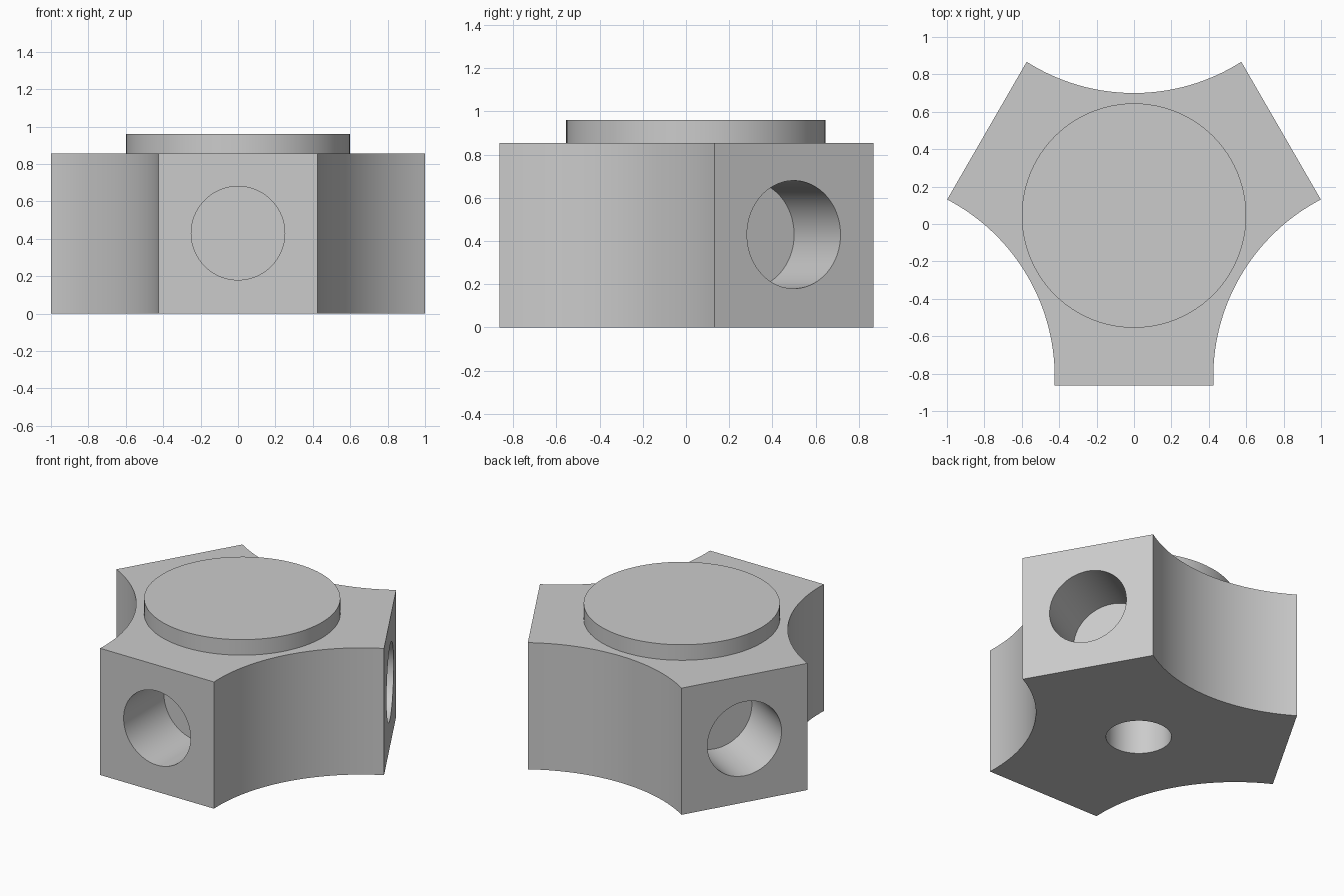
import bpy, bmesh
from math import sin, cos, asin, radians, pi
from mathutils import Vector, Matrix

cube = bpy.data.objects.get("Cube")
if cube:
    bpy.data.objects.remove(cube, do_unlink=True)

CENTRE = Vector((0, 0.045, 0))
HEIGHT = 0.855       # body height
REACH = 0.908        # centre to each flat arm end
HALF = 0.425         # half width of an arm end
SAG = 0.167          # depth of the hollow curve between arms
ARMS = [radians(a) for a in (-90, 30, 150)]

grey = bpy.data.materials.new("light grey")
grey.use_nodes = True
colour = (0.6, 0.6, 0.6, 1)
grey.diffuse_color = colour
grey.node_tree.nodes["Principled BSDF"].inputs["Base Color"].default_value = colour


def make_object(name, bm):
    bmesh.ops.recalc_face_normals(bm, faces=bm.faces)
    mesh = bpy.data.meshes.new(name)
    bm.to_mesh(mesh)
    bm.free()
    mesh.materials.append(grey)
    obj = bpy.data.objects.new(name, mesh)
    bpy.context.collection.objects.link(obj)
    return obj


def cylinder(name, radius, length, centre, axis):
    bm = bmesh.new()
    turn = Vector(axis).to_track_quat('Z', 'Y').to_matrix().to_4x4()
    bmesh.ops.create_cone(bm, cap_ends=True, segments=96, radius1=radius,
                          radius2=radius, depth=length,
                          matrix=Matrix.Translation(centre) @ turn)
    return make_object(name, bm)


def hollow_arc(start, end, steps=32):
    """Points of an arc from start to end that bows towards the centre."""
    mid = (start + end) / 2
    half = (end - start).length / 2
    radius = (half ** 2 + SAG ** 2) / (2 * SAG)
    out = (mid - CENTRE).normalized()
    along = (end - start).normalized()
    pivot = mid + out * (radius - SAG)
    sweep = asin(half / radius)
    for i in range(steps + 1):
        t = sweep * (2 * i / steps - 1)
        yield pivot + radius * (along * sin(t) - out * cos(t))


# Three-armed body outline, extruded upwards
def arm_corner(angle, side):
    out = Vector((cos(angle), sin(angle), 0))
    across = Vector((-sin(angle), cos(angle), 0))
    return CENTRE + out * REACH + across * HALF * side


bm = bmesh.new()
outline = []
for i, angle in enumerate(ARMS):
    outline += hollow_arc(arm_corner(angle, 1), arm_corner(ARMS[(i + 1) % 3], -1))
base = bm.faces.new([bm.verts.new(p) for p in outline])
grown = bmesh.ops.extrude_face_region(bm, geom=[base])
bmesh.ops.translate(bm, vec=(0, 0, HEIGHT),
                    verts=[v for v in grown["geom"] if isinstance(v, bmesh.types.BMVert)])
body = make_object("hub_body", bm)

# Blind sockets in the arm ends and in the underside
sockets = []
for angle in ARMS:
    out = Vector((cos(angle), sin(angle), 0))
    sockets.append(cylinder("arm_socket_cutter", 0.25, 0.86,
                            CENTRE + out * REACH + Vector((0, 0, 0.43)), out))
sockets.append(cylinder("base_socket_cutter", 0.2, 0.86, CENTRE, (0, 0, 1)))

bpy.context.view_layer.objects.active = body
for cutter in sockets:
    mod = body.modifiers.new("socket", 'BOOLEAN')
    mod.operation = 'DIFFERENCE'
    mod.solver = 'EXACT'
    mod.object = cutter
    bpy.ops.object.modifier_apply(modifier=mod.name)
    bpy.data.objects.remove(cutter, do_unlink=True)

# Round raised plate on top
plate = cylinder("top_plate", 0.6, 0.105, CENTRE + Vector((0, 0, HEIGHT + 0.0525)), (0, 0, 1))

bpy.ops.object.select_all(action='DESELECT')
for obj in (body, plate):
    obj.select_set(True)
bpy.ops.object.shade_smooth_by_angle(angle=pi / 6)
